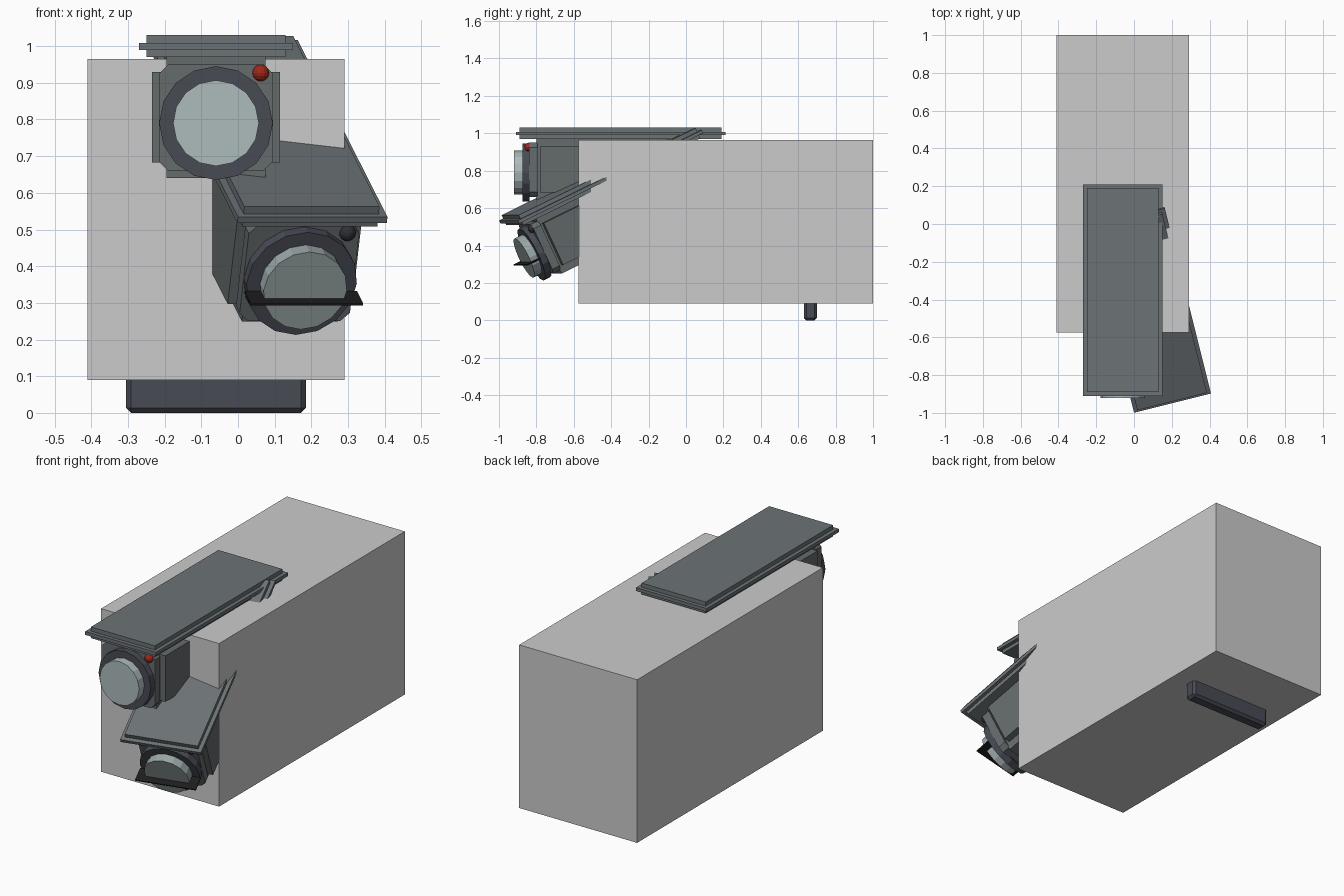
import bpy, bmesh, math
from mathutils import Matrix, Vector

if "Cube" in bpy.data.objects:
    bpy.data.objects.remove(bpy.data.objects["Cube"])


def material(name, rgb):
    m = bpy.data.materials.new(name)
    m.diffuse_color = (*rgb, 1)
    m.use_nodes = True
    m.node_tree.nodes["Principled BSDF"].inputs["Base Color"].default_value = m.diffuse_color
    return m


HOOD = material("hood_grey", (0.15, 0.17, 0.18))
BODY = material("body_grey", (0.13, 0.145, 0.15))
DARK = material("dark_trim", (0.065, 0.07, 0.09))
GLASS = material("lens_glass", (0.42, 0.5, 0.5))
GLASS_DIM = material("lens_glass_dim", (0.32, 0.38, 0.38))
RED = material("lamp_red", (0.35, 0.02, 0.01))
BLACK = material("black", (0.012, 0.012, 0.013))
SMOKE = material("lamp_off", (0.03, 0.03, 0.033))


def finish(name, bm, mat=None, xf=Matrix()):
    bmesh.ops.transform(bm, matrix=xf, verts=bm.verts)
    me = bpy.data.meshes.new(name)
    bm.to_mesh(me)
    bm.free()
    ob = bpy.data.objects.new(name, me)
    bpy.context.collection.objects.link(ob)
    if mat:
        me.materials.append(mat)
    return ob


def box(name, x, y, z, mat=None, xf=Matrix(), bevel=0, axis=None):
    """Box from ranges; optional bevel on all edges or those along one axis."""
    bm = bmesh.new()
    bmesh.ops.create_cube(bm, size=1)
    for v in bm.verts:
        v.co = [(r[0] + r[1]) / 2 + c * (r[1] - r[0]) for r, c in zip((x, y, z), v.co)]
    if bevel:
        edges = [e for e in bm.edges if axis is None or
                 abs((e.verts[0].co - e.verts[1].co).normalized()[axis]) > 0.9]
        bmesh.ops.bevel(bm, geom=edges, offset=bevel, segments=1, profile=0.5, affect='EDGES')
    return finish(name, bm, mat, xf)


def disc(name, r1, r2, y0, y1, mat, xf):
    """16-sided disc facing -y; r1 at the back (y1), r2 at the front (y0)."""
    bm = bmesh.new()
    bmesh.ops.create_cone(bm, cap_ends=True, segments=16, radius1=r1, radius2=r2, depth=y1 - y0)
    place = Matrix.Translation((0, (y0 + y1) / 2, -0.21)) @ Matrix.Rotation(math.pi / 2, 4, 'X')
    return finish(name, bm, mat, xf @ place)


def camera(prefix, origin, yaw, pitch, glass, lamp):
    """Camera in local space: origin at the middle of the hood's front edge."""
    xf = (Matrix.Translation(origin) @ Matrix.Rotation(math.radians(yaw), 4, 'Z')
          @ Matrix.Rotation(math.radians(pitch), 4, 'X'))
    # stepped hood
    box(prefix + "_hood", (-.19, .19), (.02, 1.10), (-.03, .03), HOOD, xf)
    box(prefix + "_hood_rim", (-.21, .21), (0, 1.12), (-.01, .008), HOOD, xf)
    # body: tall core, wide side panels, chamfered front plate
    box(prefix + "_body_core", (-.135, .135), (.11, .95), (-.36, -.025), BODY, xf)
    box(prefix + "_side_panels", (-.175, .175), (.13, .93), (-.317, -.07), BODY, xf)
    box(prefix + "_front_plate", (-.155, .155), (.07, .115), (-.34, -.05), BODY, xf, .025, 1)
    # lens
    disc(prefix + "_lens_ring", .155, .155, .035, .072, DARK, xf)
    disc(prefix + "_lens", .117, .117, -.01, .04, glass, xf)
    # status lamp
    bm = bmesh.new()
    bmesh.ops.create_uvsphere(bm, u_segments=14, v_segments=8, radius=.023)
    finish(prefix + "_lamp", bm, lamp, xf @ Matrix.Translation((.122, .07, -.073)))
    return xf


camera("upper_camera", Vector((-.06, -.91, 1.0)), 0, 0, GLASS, RED)
tilted = camera("lower_camera", Vector((.203, -.945, .527)), 14, 25.5, GLASS_DIM, SMOKE)

# black blade crossing the lower lens
box("lens_blade", (-.158, .158), (-.043, .036), (-.239, -.233), BLACK, tilted)

# large block behind the cameras, and its foot
box("main_block", (-.41, .29), (-.575, 1.0), (.09, .965))
box("foot_bar", (-.305, .185), (.63, .70), (0, .2), DARK, bevel=.013)
